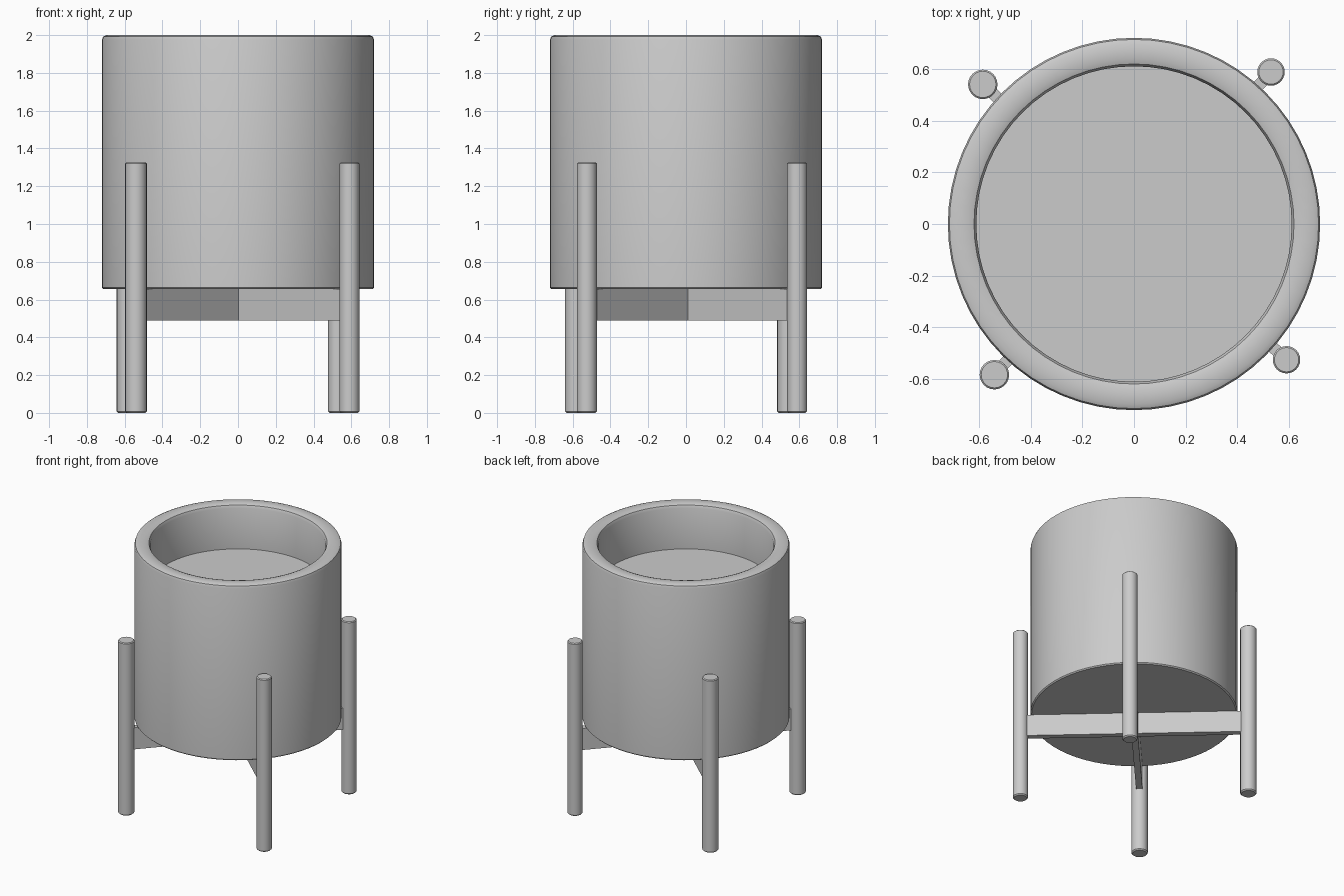
import bpy, bmesh, math
from mathutils import Vector

cube = bpy.data.objects.get("Cube")
if cube:
    bpy.data.objects.remove(cube, do_unlink=True)

grey = bpy.data.materials.new("plain grey")
grey.use_nodes = True
colour = (0.6, 0.6, 0.6, 1)
grey.diffuse_color = colour
grey.node_tree.nodes["Principled BSDF"].inputs["Base Color"].default_value = colour


def finish(name, bm):
    """Turn a bmesh into a named, smooth shaded object."""
    bmesh.ops.recalc_face_normals(bm, faces=bm.faces)
    mesh = bpy.data.meshes.new(name)
    bm.to_mesh(mesh)
    bm.free()
    mesh.materials.append(grey)
    obj = bpy.data.objects.new(name, mesh)
    bpy.context.collection.objects.link(obj)
    bpy.ops.object.select_all(action='DESELECT')
    obj.select_set(True)
    bpy.context.view_layer.objects.active = obj
    bpy.ops.object.shade_smooth_by_angle(angle=math.radians(40))
    return obj


def lathe(name, profile, sides, centre=(0, 0)):
    """Spin a (radius, height) profile that starts and ends on the axis."""
    bm = bmesh.new()
    verts = [bm.verts.new((r, 0, z)) for r, z in profile]
    edges = [bm.edges.new(pair) for pair in zip(verts, verts[1:])]
    bmesh.ops.spin(bm, geom=verts + edges, cent=(0, 0, 0), axis=(0, 0, 1),
                   angle=math.tau, steps=sides, use_merge=True)
    bmesh.ops.remove_doubles(bm, verts=bm.verts, dist=0.0005)
    bmesh.ops.translate(bm, verts=bm.verts, vec=(*centre, 0))
    return finish(name, bm)


# Pot: closed underside, rounded rim and a raised floor inside
lathe("pot", [(0, 0.655), (0.712, 0.655), (0.72, 0.663), (0.72, 1.975),
              (0.714, 1.992), (0.697, 2.0), (0.64, 2.0), (0.619, 1.992),
              (0.61, 1.972), (0.61, 1.66), (0, 1.66)], 64)

# Legs: four round posts, slightly eased at both ends
legs = {
    "front_left_leg": (0.59, -0.525, 0.053),
    "front_right_leg": (-0.54, -0.583, 0.057),
    "back_left_leg": (0.53, 0.588, 0.053),
    "back_right_leg": (-0.585, 0.54, 0.057),
}
for name, (x, y, r) in legs.items():
    lathe(name, [(0, 0), (r - 0.008, 0), (r, 0.008), (r, 1.319),
                 (r - 0.006, 1.325), (0, 1.325)], 24, (x, y))


# Crossing rails: thin upright boards joining opposite legs under the pot
def rail(name, start, end, width=0.045, low=0.49, high=0.655):
    a, b = Vector(legs[start][:2]), Vector(legs[end][:2])
    side = (b - a).orthogonal().normalized() * width / 2
    bm = bmesh.new()
    base = [bm.verts.new((*p, low)) for p in (a + side, b + side, b - side, a - side)]
    face = bm.faces.new(base)
    top = bmesh.ops.extrude_face_region(bm, geom=[face])["geom"]
    bmesh.ops.translate(bm, vec=(0, 0, high - low),
                        verts=[v for v in top if isinstance(v, bmesh.types.BMVert)])
    finish(name, bm)


rail("cross_rail_a", "front_right_leg", "back_left_leg")
rail("cross_rail_b", "front_left_leg", "back_right_leg")
